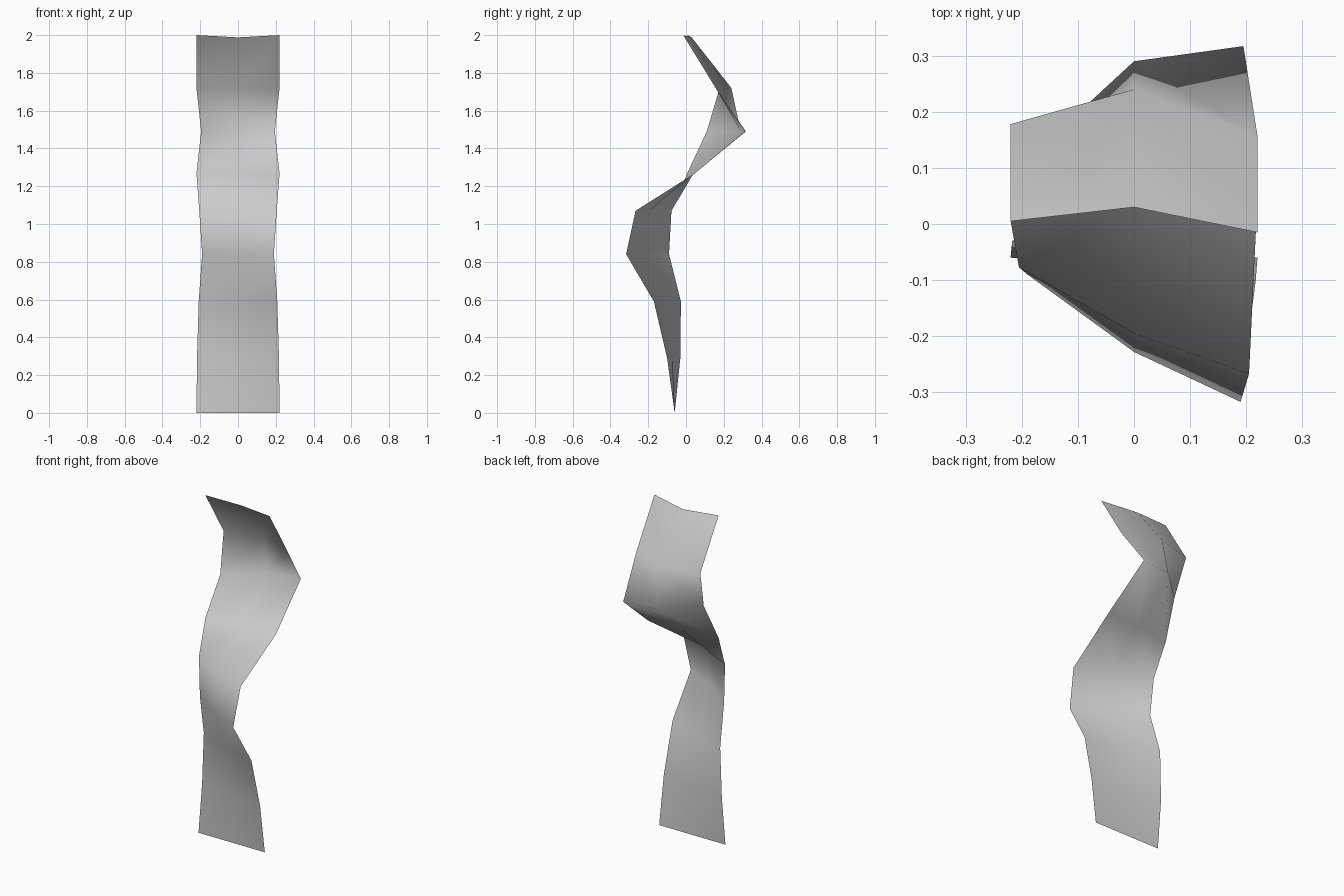
import bpy

cube = bpy.data.objects.get("Cube")
if cube:
    bpy.data.objects.remove(cube, do_unlink=True)

# One plain grey material
grey = bpy.data.materials.new("light grey")
grey.use_nodes = True
colour = (0.6, 0.6, 0.6, 1)
grey.diffuse_color = colour
grey.node_tree.nodes["Principled BSDF"].inputs["Base Color"].default_value = colour

# Ribbon stations: height, half width, then depth at the -x edge, middle, +x edge
stations = [
    (0.00, 0.22, -0.06, -0.06, -0.06),
    (0.29, 0.217, -0.03, -0.072, -0.10),
    (0.59, 0.208, -0.027, -0.115, -0.17),
    (0.84, 0.19, -0.09, -0.228, -0.317),
    (1.07, 0.205, -0.077, -0.195, -0.267),
    (1.267, 0.22, 0.006, 0.04, 0.045),
    (1.49, 0.195, 0.11, 0.29, 0.317),
    (1.72, 0.22, 0.178, 0.24, 0.157),
    (2.00, 0.22, 0.005, 0.03, -0.015),
]

verts = []
for z, half, *depths in stations:
    verts += [(side * half, y, z) for side, y in zip((-1, 0, 1), depths)]
# Slight dip in the middle of the top edge
x, y, z = verts[-2]
verts[-2] = (x, y, z - 0.012)

# Quads between neighbouring stations, facing the front
faces = []
for row in range(len(stations) - 1):
    for col in range(2):
        a = row * 3 + col
        faces.append((a, a + 1, a + 4, a + 3))

mesh = bpy.data.meshes.new("twisted_ribbon")
mesh.from_pydata(verts, [], faces)
mesh.materials.append(grey)
mesh.shade_smooth()
ribbon = bpy.data.objects.new("twisted_ribbon", mesh)
bpy.context.collection.objects.link(ribbon)
